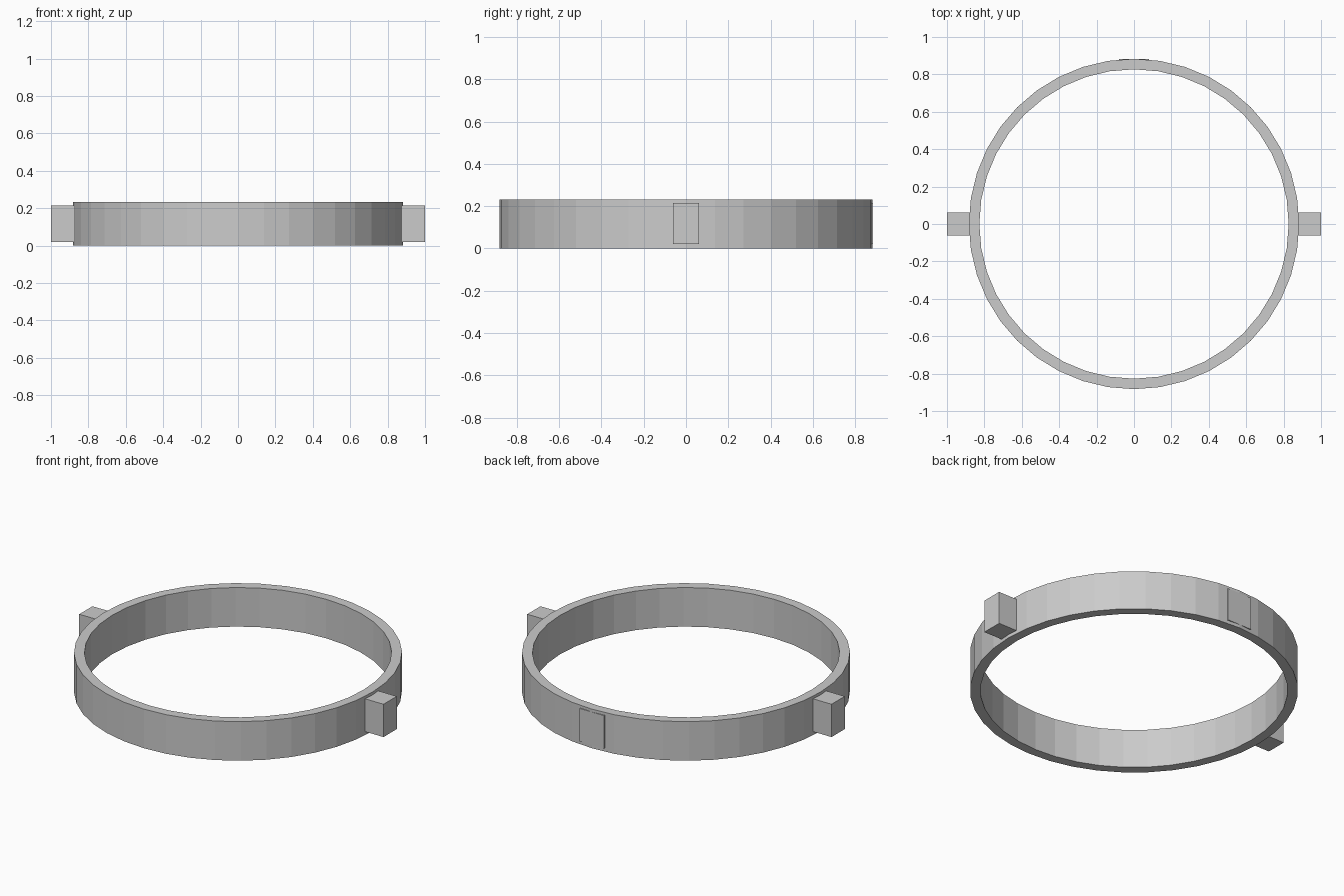
import bpy
import bmesh
from math import cos, sin, tau

cube = bpy.data.objects.get("Cube")
if cube:
    bpy.data.objects.remove(cube, do_unlink=True)

SIDES, OUTER, INNER, HEIGHT = 40, 0.883, 0.827, 0.232
TAB_LOW, TAB_HIGH = 0.02, 0.215

grey = bpy.data.materials.new("plain grey")
grey.use_nodes = True
grey.diffuse_color = (0.6, 0.6, 0.6, 1)
grey.node_tree.nodes["Principled BSDF"].inputs["Base Color"].default_value = grey.diffuse_color


def add_object(name, bm):
    bmesh.ops.recalc_face_normals(bm, faces=bm.faces)
    mesh = bpy.data.meshes.new(name)
    bm.to_mesh(mesh)
    bm.free()
    mesh.materials.append(grey)
    obj = bpy.data.objects.new(name, mesh)
    bpy.context.collection.objects.link(obj)
    return obj


def add_box(name, low, high):
    bm = bmesh.new()
    bmesh.ops.create_cube(bm, size=1)
    for v in bm.verts:
        v.co = [a if c < 0 else b for c, a, b in zip(v.co, low, high)]
    return add_object(name, bm)


# Flat-sided band: a rectangular section swept round the z axis
bm = bmesh.new()
section = [(INNER, 0), (OUTER, 0), (OUTER, HEIGHT), (INNER, HEIGHT)]
loops = [[bm.verts.new((r * cos(tau * i / SIDES), r * sin(tau * i / SIDES), z))
          for r, z in section] for i in range(SIDES)]
for i, loop in enumerate(loops):
    after = loops[(i + 1) % SIDES]
    for j in range(4):
        k = (j + 1) % 4
        bm.faces.new((loop[j], loop[k], after[k], after[j]))
add_object("ring_band", bm)

# Square lugs on both sides, rooted in the band
for name, side in (("left_lug", 1), ("right_lug", -1)):
    xs = sorted((side * 0.86, side * 1.0))
    add_box(name, (xs[0], -0.062, TAB_LOW), (xs[1], 0.062, TAB_HIGH))

# Shallow flat pad at the back, almost flush with the band
add_box("back_pad", (-0.08, 0.86, TAB_LOW), (0.08, 0.8835, TAB_HIGH))
